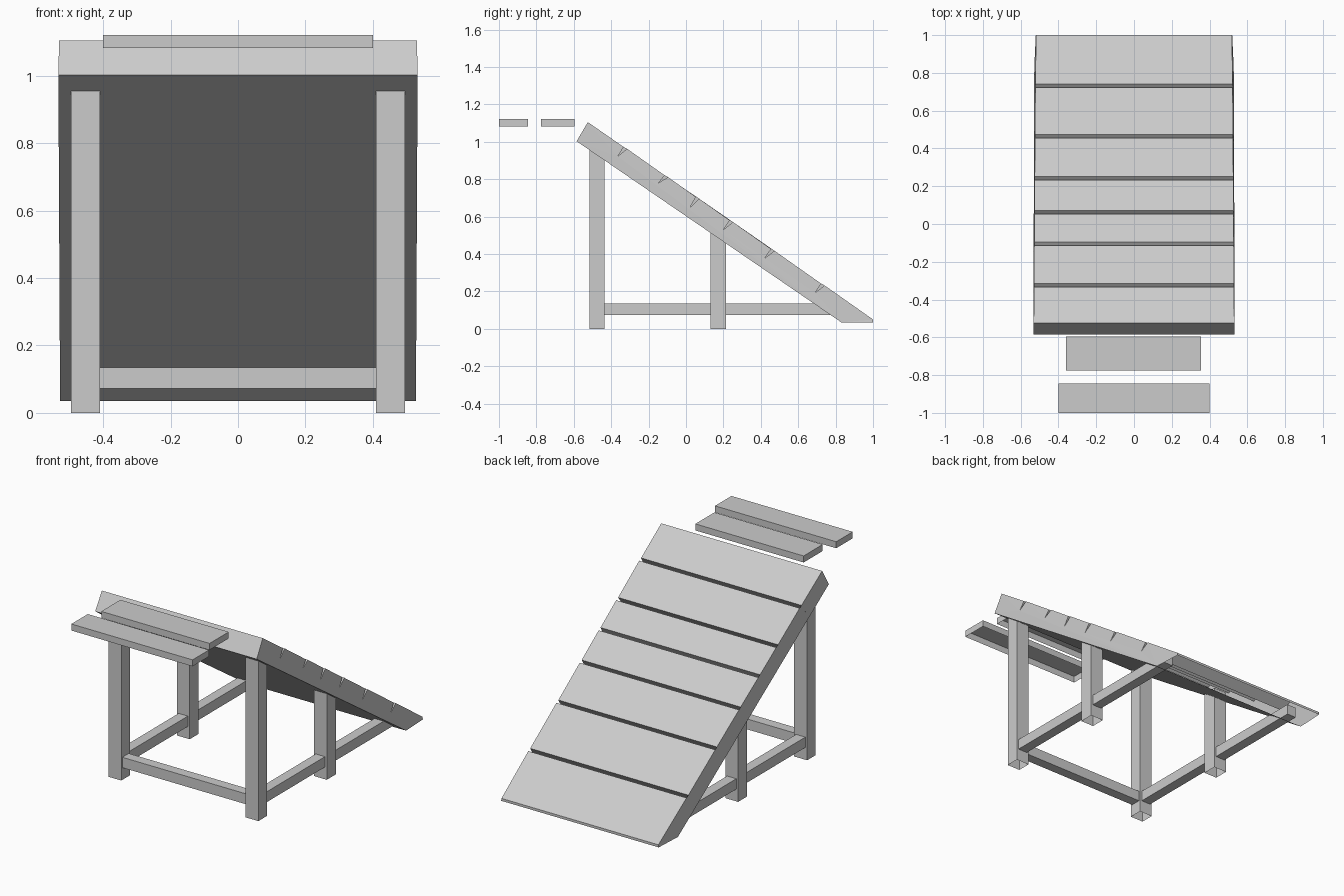
import bpy, bmesh

if "Cube" in bpy.data.objects:
    bpy.data.objects.remove(bpy.data.objects["Cube"])


def finish(name, bm):
    bmesh.ops.recalc_face_normals(bm, faces=bm.faces)
    mesh = bpy.data.meshes.new(name)
    bm.to_mesh(mesh)
    bm.free()
    obj = bpy.data.objects.new(name, mesh)
    bpy.context.collection.objects.link(obj)
    return obj


def box(name, x, y, z, open_bottom=False):
    bm = bmesh.new()
    bmesh.ops.create_cube(bm, size=1)
    for v in bm.verts:
        v.co = [r[0] if c < 0 else r[1] for c, r in zip(v.co, (x, y, z))]
    bmesh.ops.recalc_face_normals(bm, faces=bm.faces)
    if open_bottom:
        low = [f for f in bm.faces if f.normal.z < -0.9]
        bmesh.ops.delete(bm, geom=low, context='FACES_ONLY')
    mesh = bpy.data.meshes.new(name)
    bm.to_mesh(mesh)
    bm.free()
    obj = bpy.data.objects.new(name, mesh)
    bpy.context.collection.objects.link(obj)
    return obj


# Ramp slab: side profile with V grooves between the boards
def top_z(y):
    return 1.105 - 0.692 * (y + 0.525)


profile = [(-0.585, 1.003, 0.533), (-0.525, 1.105, 0.531)]
for ty, tz in [(-0.366, 0.922), (-0.147, 0.78), (0.02, 0.647),
               (0.20, 0.53), (0.422, 0.378), (0.69, 0.193)]:
    w = 0.527 - 0.007 * ty
    left, right = ty + 0.033, ty + 0.051
    profile += [(left, top_z(left), w), (ty, tz, w + 0.003),
                (right, top_z(right) + 0.003, w)]
profile += [(1.0, 0.05, 0.518), (1.0, 0.035, 0.52), (0.83, 0.035, 0.528)]

bm = bmesh.new()
sides = [[bm.verts.new((s * w, y, z)) for y, z, w in profile] for s in (-1, 1)]
caps = [bm.faces.new(side) for side in sides]
n = len(profile)
for i in range(n):
    if i == n - 2:  # the ground-facing strip is left open
        continue
    j = (i + 1) % n
    bm.faces.new((sides[0][i], sides[0][j], sides[1][j], sides[1][i]))
bmesh.ops.triangulate(bm, faces=caps)
finish("ramp", bm)

# Legs and side rails, mirrored left and right
for side, s in (("left", -1), ("right", 1)):
    leg_x = sorted((s * 0.41, s * 0.495))
    rail_x = sorted((s * 0.422, s * 0.483))
    box(side + "_front_leg", leg_x, (-0.515, -0.435), (0, 0.957), True)
    box(side + "_middle_leg", leg_x, (0.13, 0.215), (0, 0.515), True)
    box(side + "_rail", rail_x, (-0.435, 0.84), (0.073, 0.135))

# Front cross rail
box("front_rail", (-0.41, 0.41), (-0.505, -0.445), (0.073, 0.135))

# Two loose planks in front of the upper edge
box("front_plank", (-0.40, 0.40), (-1.0, -0.845), (1.083, 1.122), True)
box("rear_plank", (-0.36, 0.355), (-0.775, -0.595), (1.083, 1.122), True)
